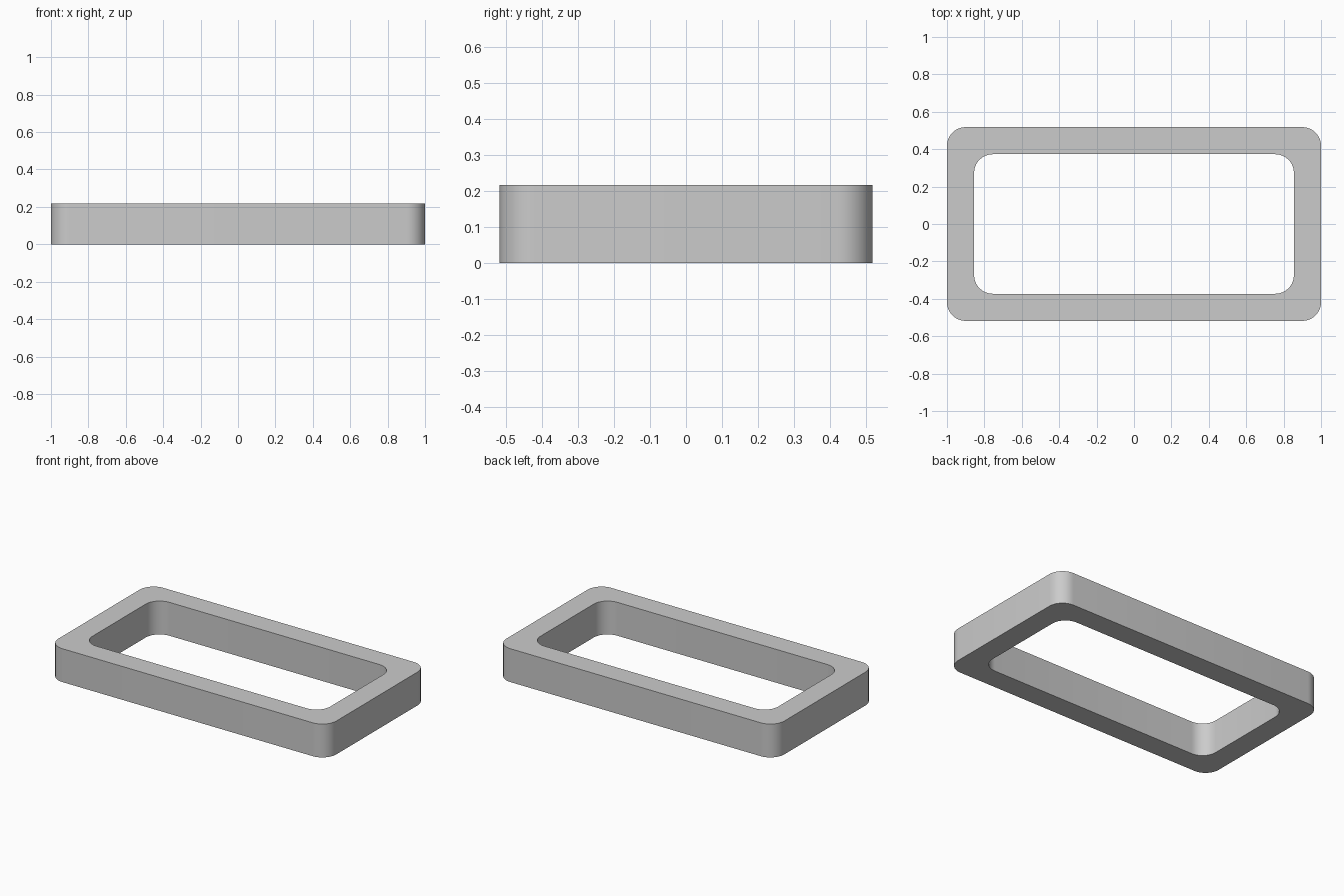
import bpy, bmesh, math

if "Cube" in bpy.data.objects:
    bpy.data.objects.remove(bpy.data.objects["Cube"])

HEIGHT = 0.217
RADIUS = 0.1
STEPS = 10


def rounded_rect(hx, hy, r):
    """Outline of a rounded rectangle, counter-clockwise."""
    pts = []
    for i, (sx, sy) in enumerate([(1, 1), (-1, 1), (-1, -1), (1, -1)]):
        for k in range(STEPS + 1):
            a = math.pi / 2 * (i + k / STEPS)
            pts.append((sx * (hx - r) + r * math.cos(a),
                        sy * (hy - r) + r * math.sin(a)))
    return pts


# Four matching loops: outer and inner outline, bottom and top
bm = bmesh.new()
outer = rounded_rect(1.0, 0.518, RADIUS)
inner = rounded_rect(0.855, 0.373, RADIUS)
loops = [[bm.verts.new((x, y, z)) for x, y in outline]
         for outline, z in [(outer, 0), (outer, HEIGHT), (inner, HEIGHT), (inner, 0)]]

# Bridge the loops into a closed ring
n = len(outer)
for a, b in zip(loops, loops[1:] + loops[:1]):
    for i in range(n):
        j = (i + 1) % n
        bm.faces.new((a[i], a[j], b[j], b[i]))
bmesh.ops.recalc_face_normals(bm, faces=bm.faces)

mesh = bpy.data.meshes.new("rectangular_frame")
bm.to_mesh(mesh)
bm.free()
frame = bpy.data.objects.new("rectangular_frame", mesh)
bpy.context.collection.objects.link(frame)

# Smooth corners, crisp rims
bpy.context.view_layer.objects.active = frame
frame.select_set(True)
bpy.ops.object.shade_smooth_by_angle(angle=math.radians(30))
